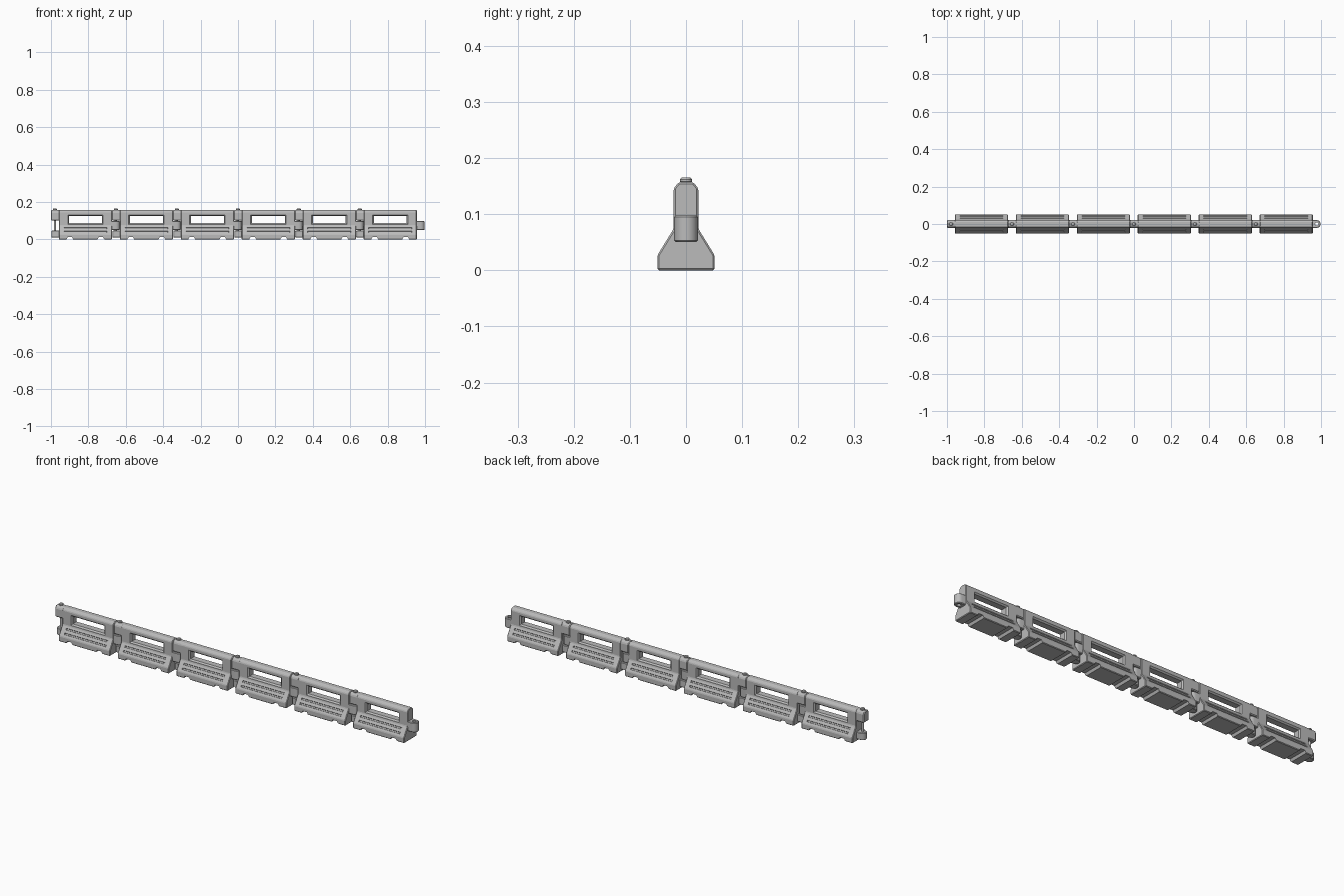
import bpy, bmesh, math
from mathutils import Matrix

if "Cube" in bpy.data.objects:
    bpy.data.objects.remove(bpy.data.objects["Cube"])

grey = bpy.data.materials.new("grey plastic")
grey.use_nodes = True
GREY = (0.5, 0.5, 0.5, 1)
grey.diffuse_color = GREY
grey.node_tree.nodes["Principled BSDF"].inputs["Base Color"].default_value = GREY

COUNT, PITCH = 6, 0.326
HALF = 0.142                  # half length of one barrier body
JOINT = HALF + 0.021          # joint axis distance from the body centre


def finish(name, bm, bevel=0.0, segments=1):
    bmesh.ops.recalc_face_normals(bm, faces=bm.faces)
    if bevel:
        edges = [e for e in bm.edges if e.calc_face_angle(0) > math.radians(28)]
        bmesh.ops.bevel(bm, geom=edges, offset=bevel, segments=segments,
                        profile=0.5, affect='EDGES')
    mesh = bpy.data.meshes.new(name)
    bm.to_mesh(mesh)
    bm.free()
    mesh.materials.append(grey)
    ob = bpy.data.objects.new(name, mesh)
    bpy.context.collection.objects.link(ob)
    return ob


def prism(name, outline, offset, bevel=0.0):
    """Extrude a closed 3D outline along an offset vector."""
    bm = bmesh.new()
    face = bm.faces.new([bm.verts.new(p) for p in outline])
    new = bmesh.ops.extrude_face_region(bm, geom=[face])["geom"]
    bmesh.ops.translate(bm, vec=offset,
                        verts=[v for v in new if isinstance(v, bmesh.types.BMVert)])
    return finish(name, bm, bevel)


def lug(name, cx, inner, radius, z0, z1):
    """Upright plate with a round outer end, joined to the body at inner."""
    side = 1 if cx > inner else -1
    pts = [(inner, -radius, z0)]
    for i in range(9):
        a = -math.pi / 2 + math.pi * i / 8
        pts.append((cx + side * radius * math.cos(a), radius * math.sin(a), z0))
    pts.append((inner, radius, z0))
    return prism(name, pts, (0, 0, z1 - z0), 0.003)


def cylinder(name, x, r, z0, z1, bevel=0.0):
    bm = bmesh.new()
    bmesh.ops.create_cone(bm, cap_ends=True, segments=16, radius1=r, radius2=r,
                          depth=z1 - z0, matrix=Matrix.Translation((x, 0, (z0 + z1) / 2)))
    return finish(name, bm, bevel)


def flare(name, w, h, grow, y0, y1, z):
    """Tapered block along y, growing toward y1."""
    bm = bmesh.new()
    rings = []
    for y, g in ((y0, 0), (y1, grow)):
        rings.append([bm.verts.new((sx * (w + g), y, z + sz * (h + g)))
                      for sx, sz in ((-1, -1), (1, -1), (1, 1), (-1, 1))])
    a, b = rings
    bm.faces.new(a)
    bm.faces.new(b)
    for i in range(4):
        bm.faces.new((a[i], a[(i + 1) % 4], b[(i + 1) % 4], b[i]))
    return finish(name, bm)


def cut(target, cutters):
    for c in cutters:
        m = target.modifiers.new("cut", 'BOOLEAN')
        m.operation, m.solver, m.object = 'DIFFERENCE', 'EXACT', c
    bpy.context.view_layer.update()
    graph = bpy.context.evaluated_depsgraph_get()
    mesh = bpy.data.meshes.new_from_object(target.evaluated_get(graph))
    target.modifiers.clear()
    target.data = mesh
    for c in cutters:
        bpy.data.objects.remove(c)


# Body: wide sloping foot with a narrow wall above
half = [(0.051, 0), (0.051, 0.027), (0.022, 0.074), (0.022, 0.146), (0.013, 0.157)]
profile = half + [(-y, z) for y, z in reversed(half)]
body = prism("barrier_body", [(-HALF, y, z) for y, z in profile],
             (2 * HALF, 0, 0), 0.003)

cutters = [flare("window_hole", 0.088, 0.019, 0, -0.1, 0.1, 0.106)]
for s in (-1, 1):
    # Chamfered window rim
    cutters.append(flare("window_rim", 0.088, 0.019, 0.008, s * 0.015, s * 0.024, 0.106))
    # Two long grooves pressed into each slope
    for z in (0.041, 0.060):
        y = 0.051 - (z - 0.027) * 0.029 / 0.047
        g = flare("slope_groove", 0.114, 0.003, 0.002, -0.004, 0.003, 0)
        g.data.transform(Matrix.Translation((0, s * y, z))
                         @ Matrix.Rotation(0 if s > 0 else math.pi, 4, 'Z')
                         @ Matrix.Rotation(math.radians(31.7), 4, 'X'))
        cutters.append(g)
    # Lifting channels under the foot
    x = s * 0.083
    cutters.append(prism("foot_channel",
                         [(x - 0.024, -0.1, -0.01), (x + 0.024, -0.1, -0.01),
                          (x + 0.012, -0.1, 0.012), (x - 0.012, -0.1, 0.012)],
                         (0, 0.2, 0)))
cut(body, cutters)

# Interlocking joint: tab on one end, two hooks and a pin on the other
tab = lug("joint_tab", JOINT, HALF - 0.01, 0.021, 0.05, 0.098)
cut(tab, [cylinder("tab_hole", JOINT, 0.009, 0.04, 0.11)])
upper = prism("upper_hook",
              [(-JOINT - 0.021, y, z) for y, z in
               ((0.021, 0.101), (0.021, 0.146), (0.012, 0.157),
                (-0.012, 0.157), (-0.021, 0.146), (-0.021, 0.101))],
              (0.035 + 0.021, 0, 0), 0.004)
lower = lug("lower_hook", -JOINT, -HALF + 0.01, 0.019, 0.01, 0.047)
pin = cylinder("joint_pin", -JOINT, 0.006, 0.012, 0.158)
head = cylinder("pin_head", -JOINT, 0.011, 0.155, 0.165, 0.003)

# Row of identical barriers
parts = [body, tab, upper, lower, pin, head]
for ob in parts:
    base = ob.name
    for i in range(COUNT):
        item = ob if i == 0 else ob.copy()
        if i:
            bpy.context.collection.objects.link(item)
        item.name = f"{base}_{i + 1}"
        item.location.x = (i - (COUNT - 1) / 2) * PITCH - 0.001

# Smooth only the round joint parts
bpy.ops.object.select_all(action='DESELECT')
for ob in (tab, lower, pin, head):
    ob.select_set(True)
    bpy.context.view_layer.objects.active = ob
bpy.ops.object.shade_smooth_by_angle(angle=math.radians(30))
